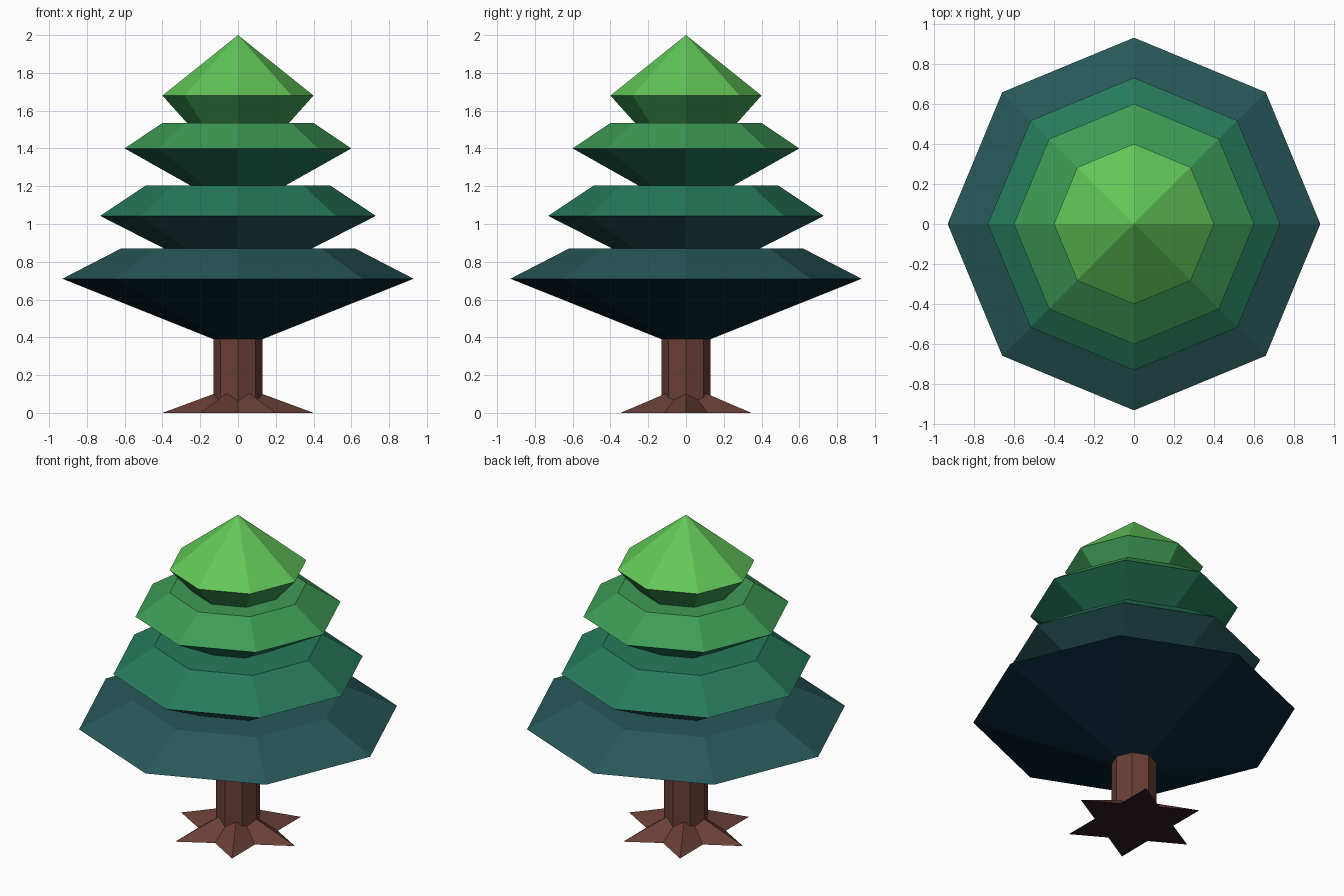
import bpy, bmesh, math

if "Cube" in bpy.data.objects:
    bpy.data.objects.remove(bpy.data.objects["Cube"])


def material(name, r, g, b):
    lin = [(c / 255 / 12.92 if c <= 10 else ((c / 255 + 0.055) / 1.055) ** 2.4) for c in (r, g, b)]
    m = bpy.data.materials.new(name)
    m.diffuse_color = (*lin, 1)
    m.use_nodes = True
    m.node_tree.nodes["Principled BSDF"].inputs["Base Color"].default_value = m.diffuse_color
    return m


navy = material("deep navy", 9, 38, 52)
teal = material("dark teal", 40, 87, 88)
pine = material("pine green", 38, 122, 92)
leaf = material("leaf green", 62, 155, 86)
lime = material("light green", 99, 199, 89)
bark = material("bark brown", 105, 62, 54)
earth = material("dark earth", 46, 28, 36)


def finish(bm, name, mats):
    me = bpy.data.meshes.new(name)
    bm.to_mesh(me)
    bm.free()
    for m in mats:
        me.materials.append(m)
    ob = bpy.data.objects.new(name, me)
    bpy.context.collection.objects.link(ob)
    return ob


def ring(bm, r, z, n):
    if r == 0:
        return [bm.verts.new((0, 0, z))] * n
    return [bm.verts.new((r * math.cos(math.tau * i / n), r * math.sin(math.tau * i / n), z))
            for i in range(n)]


def lathe(name, profile, mats, slots, n=8):
    """Turn an upward (radius, height) profile; slots gives the material of each band."""
    bm = bmesh.new()
    rings = [ring(bm, r, z, n) for r, z in profile]
    for lo, hi, slot in zip(rings, rings[1:], slots):
        for i in range(n):
            j = (i + 1) % n
            quad = list(dict.fromkeys((lo[i], lo[j], hi[j], hi[i])))
            bm.faces.new(quad).material_index = slot
    return finish(bm, name, mats)


# Trunk
lathe("trunk", [(0.13, 0.03), (0.13, 0.39)], [bark], [0])

# Foliage tiers: underside takes the colour of the tier below
lathe("foliage_bottom", [(0.13, 0.39), (0.93, 0.71), (0.62, 0.87), (0.39, 0.87)],
      [navy, teal], [0, 1, 1])
lathe("foliage_lower", [(0.39, 0.87), (0.73, 1.043), (0.49, 1.203), (0.25, 1.203)],
      [teal, pine], [0, 1, 1])
lathe("foliage_upper", [(0.25, 1.203), (0.60, 1.40), (0.40, 1.535), (0.27, 1.535)],
      [pine, leaf], [0, 1, 1])
lathe("foliage_tip", [(0.27, 1.535), (0.40, 1.68), (0, 2.0)], [leaf, lime], [0, 1])

# Roots: six-pointed star pyramid with a dark flat base
bm = bmesh.new()
star = []
for i in range(12):
    r = 0.40 if i % 2 == 0 else 0.23
    a = math.tau * i / 12
    star.append(bm.verts.new((r * math.cos(a), r * math.sin(a), 0)))
peak = bm.verts.new((0, 0, 0.148))
for i in range(12):
    bm.faces.new((star[i], star[(i + 1) % 12], peak))
base = bm.faces.new(star[::-1])
base.material_index = 1
finish(bm, "roots", [bark, earth])
